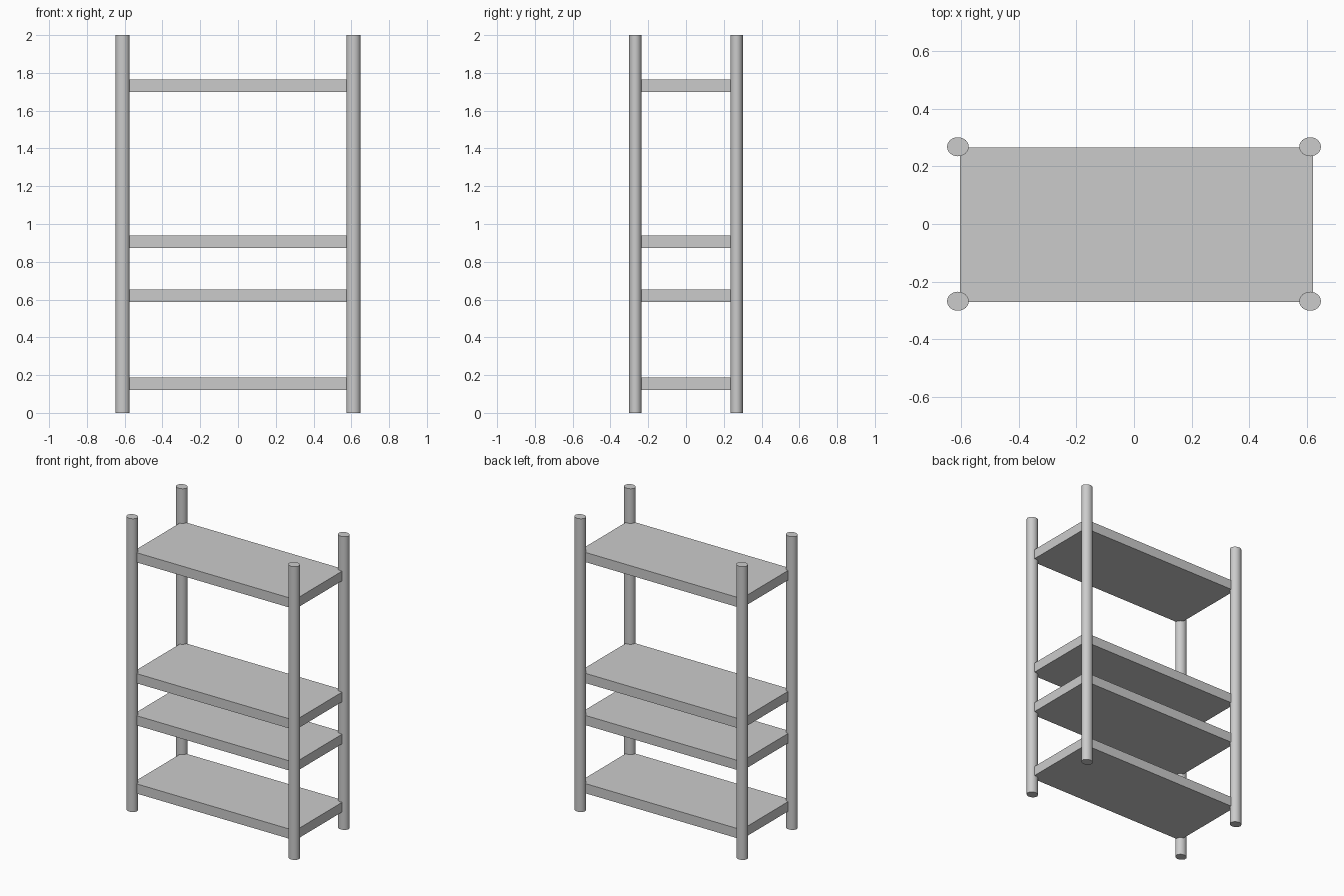
import bpy

if "Cube" in bpy.data.objects:
    bpy.data.objects.remove(bpy.data.objects["Cube"])

HEIGHT = 2.0
POST_X, POST_Y = 0.611, 0.268      # post centres
POST_RX, POST_RY = 0.0375, 0.033   # posts are slightly oval


def finish(obj, name):
    obj.name = name
    obj.data.name = name
    bpy.ops.object.transform_apply(location=False, rotation=False, scale=True)


def post(name, x, y):
    bpy.ops.mesh.primitive_cylinder_add(vertices=32, radius=1, depth=HEIGHT,
                                        location=(x, y, HEIGHT / 2))
    obj = bpy.context.object
    obj.scale = (POST_RX, POST_RY, 1)
    finish(obj, name)
    bpy.ops.object.shade_smooth_by_angle()


def shelf(name, z):
    # boards sit very slightly off centre between the posts
    bpy.ops.mesh.primitive_cube_add(size=1, location=(0.008, -0.003, z))
    obj = bpy.context.object
    obj.scale = (1.225, 0.537, 0.066)
    finish(obj, name)


# Four corner posts
for sx, side in ((-1, "left"), (1, "right")):
    for sy, end in ((-1, "front"), (1, "back")):
        post(f"{end}_{side}_post", sx * POST_X, sy * POST_Y)

# Four unevenly spaced shelves
for i, z in enumerate((0.154, 0.619, 0.906, 1.731), 1):
    shelf(f"shelf_{i}", z)
